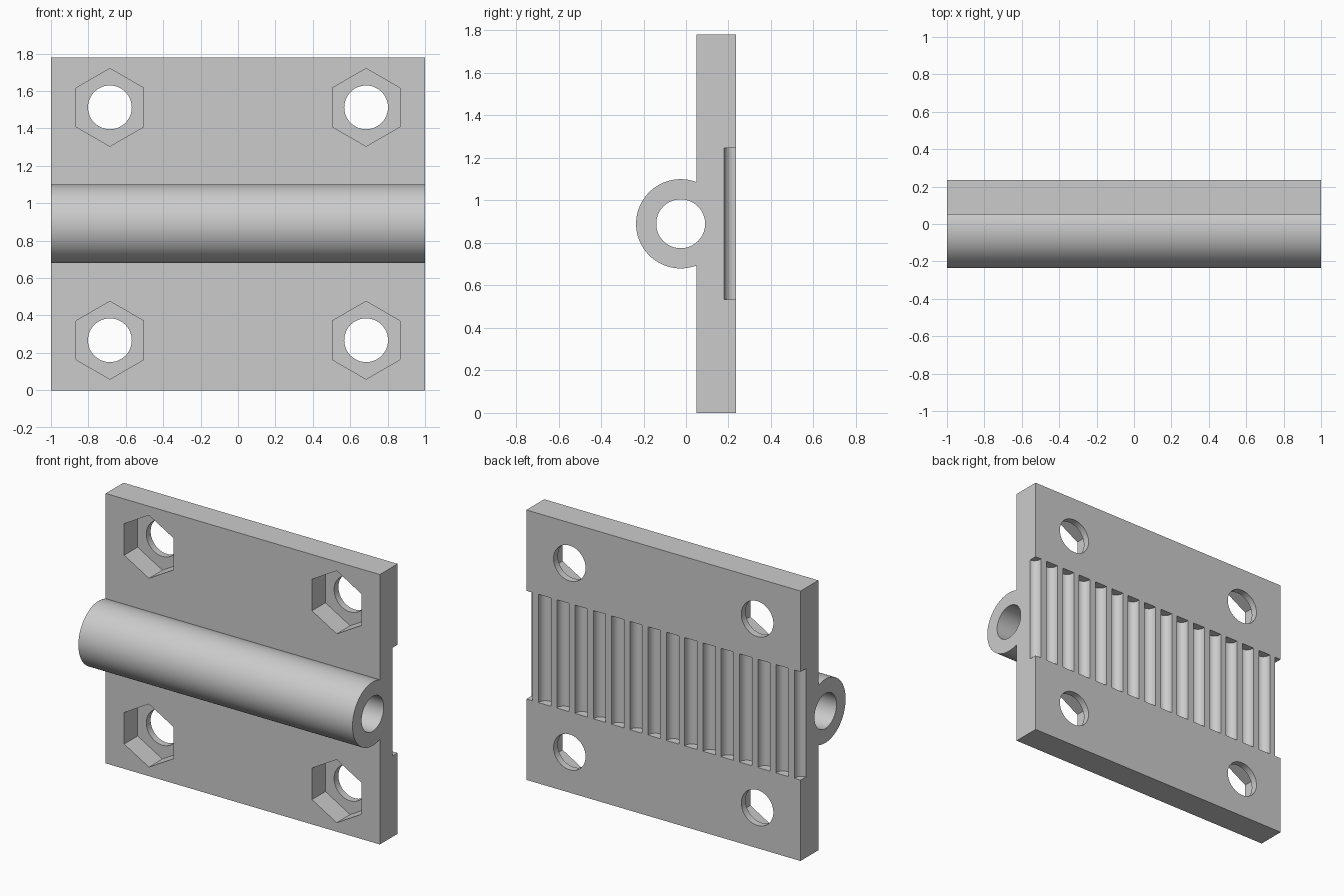
import bpy
import bmesh
from math import cos, sin, radians, acos, degrees
from mathutils import Vector

if "Cube" in bpy.data.objects:
    bpy.data.objects.remove(bpy.data.objects["Cube"], do_unlink=True)

# Main dimensions
HEIGHT, FRONT, BACK = 1.78, 0.05, 0.235
MID = HEIGHT / 2
TUBE_Y, TUBE_R, BORE_R = -0.025, 0.21, 0.115
HOLE_X, HOLE_DZ, HOLE_R, NUT_R = 0.685, 0.6225, 0.117, 0.208
POCKET_FLOOR = 0.19
GROOVE_R, GROOVE_DEPTH, GROOVE_HALF = 0.045, 0.055, 0.357
GROOVE_COUNT = 15

grey = bpy.data.materials.new("plain grey")
grey.use_nodes = True
grey.diffuse_color = (0.6, 0.6, 0.6, 1)
grey.node_tree.nodes["Principled BSDF"].inputs["Base Color"].default_value = (0.6, 0.6, 0.6, 1)


def arc(cu, cv, r, start, end, n):
    """Points on an arc, both ends included."""
    steps = [radians(start + (end - start) * i / n) for i in range(n + 1)]
    return [(cu + r * cos(a), cv + r * sin(a)) for a in steps]


def ring(cu, cv, r, n, start=0):
    return arc(cu, cv, r, start, start + 360, n)[:-1]


def prisms(name, outlines, axis, low, high):
    """One object holding each 2D outline extruded along an axis."""
    place = {"x": lambda u, v, w: (w, u, v),
             "y": lambda u, v, w: (u, w, v),
             "z": lambda u, v, w: (u, v, w)}[axis]
    bm = bmesh.new()
    for outline in outlines:
        face = bm.faces.new([bm.verts.new(place(u, v, low)) for u, v in outline])
        ext = bmesh.ops.extrude_face_region(bm, geom=[face], use_keep_orig=True)
        moved = [g for g in ext["geom"] if isinstance(g, bmesh.types.BMVert)]
        bmesh.ops.translate(bm, verts=moved, vec=Vector(place(0, 0, high - low)))
    bmesh.ops.recalc_face_normals(bm, faces=bm.faces)
    mesh = bpy.data.meshes.new(name)
    bm.to_mesh(mesh)
    bm.free()
    mesh.materials.append(grey)
    obj = bpy.data.objects.new(name, mesh)
    bpy.context.collection.objects.link(obj)
    return obj


# Plate and tube as one extruded side profile
meet = degrees(acos((FRONT - TUBE_Y) / TUBE_R))
profile = [(FRONT, 0), (BACK, 0), (BACK, HEIGHT), (FRONT, HEIGHT)]
profile += arc(TUBE_Y, MID, TUBE_R, meet, 360 - meet, 72)
body = prisms("clamp_plate", [profile], "x", -1, 1)

# Bore, screw holes and hexagonal nut pockets
centres = [(sx * HOLE_X, MID + sz * HOLE_DZ) for sx in (-1, 1) for sz in (-1, 1)]
cutters = [
    prisms("bore_cutter", [ring(TUBE_Y, MID, BORE_R, 64)], "x", -1.1, 1.1),
    prisms("nut_pocket_cutter", [ring(x, z, NUT_R, 6, 90) for x, z in centres],
           "y", FRONT - 0.1, POCKET_FLOOR),
    prisms("screw_hole_cutter", [ring(x, z, HOLE_R, 48) for x, z in centres],
           "y", FRONT - 0.1, BACK + 0.1),
]

# Round-bottomed belt grooves across the back, half open at both ends
grooves = []
for i in range(GROOVE_COUNT + 1):
    x = -1 + 2 * i / GROOVE_COUNT
    floor_arc = arc(x, BACK - GROOVE_DEPTH + GROOVE_R, GROOVE_R, 180, 360, 16)
    grooves.append(floor_arc + [(x + GROOVE_R, BACK + 0.1), (x - GROOVE_R, BACK + 0.1)])
cutters.append(prisms("groove_cutter", grooves, "z", MID - GROOVE_HALF, MID + GROOVE_HALF))

# Cut everything out of the body
bpy.ops.object.select_all(action="DESELECT")
body.select_set(True)
bpy.context.view_layer.objects.active = body
for cutter in cutters:
    cutter.hide_render = True
    mod = body.modifiers.new(cutter.name, "BOOLEAN")
    mod.operation = "DIFFERENCE"
    mod.solver = "EXACT"
    mod.object = cutter
    bpy.ops.object.modifier_apply(modifier=mod.name)
    bpy.data.objects.remove(cutter, do_unlink=True)

bpy.ops.object.shade_smooth_by_angle(angle=radians(30))
